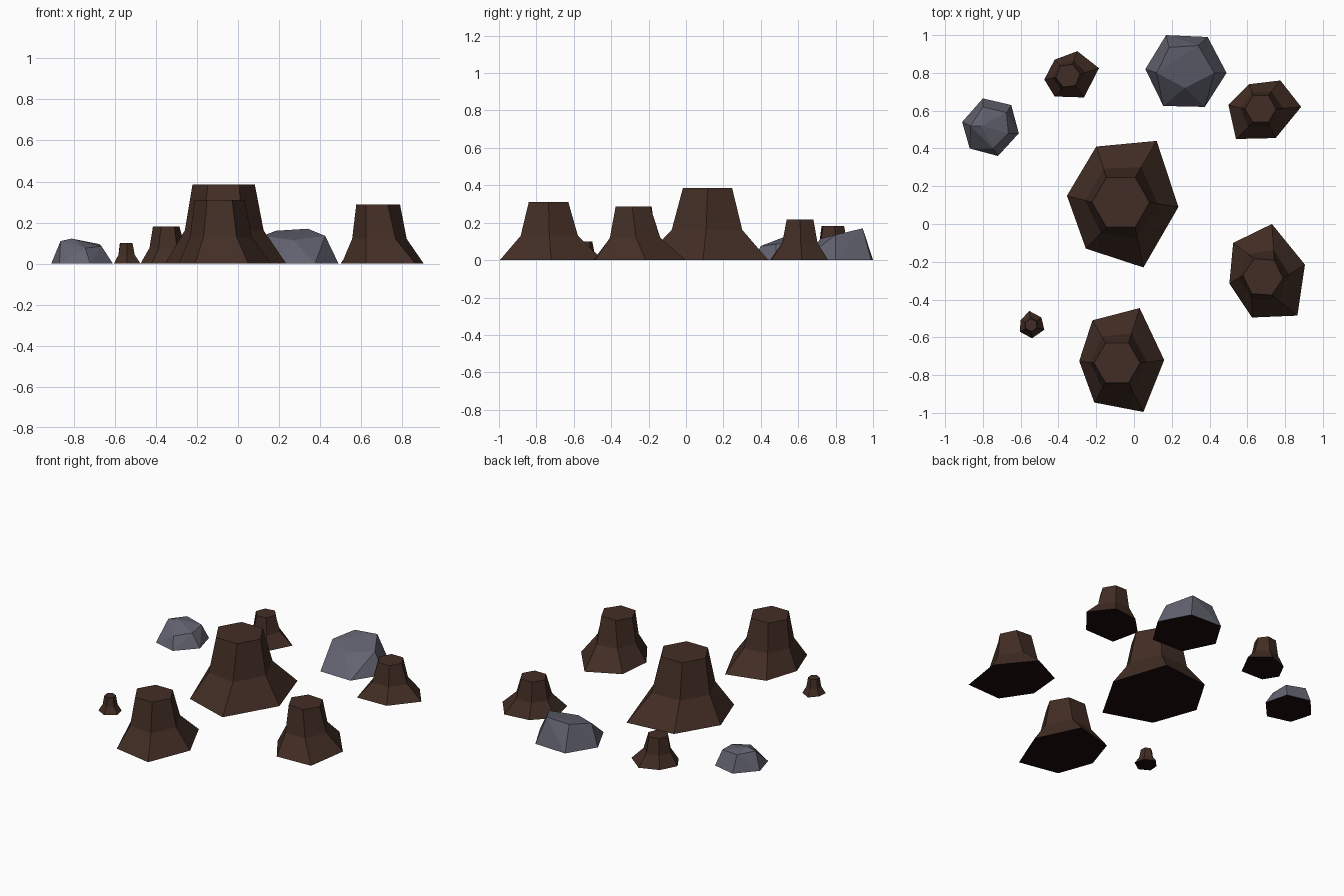
import bpy, bmesh, math

if "Cube" in bpy.data.objects:
    bpy.data.objects.remove(bpy.data.objects["Cube"])


def material(name, rgb):
    m = bpy.data.materials.new(name)
    m.diffuse_color = (*rgb, 1)
    m.use_nodes = True
    m.node_tree.nodes["Principled BSDF"].inputs["Base Color"].default_value = m.diffuse_color
    return m


BARK = material("dark brown wood", (0.055, 0.027, 0.018))
STONE = material("blue grey stone", (0.125, 0.125, 0.165))
UNDER = material("dark underside", (0.010, 0.003, 0.003))


def finish(bm, name, mat):
    """Turn bmesh into an object; downward faces get the underside colour."""
    bmesh.ops.recalc_face_normals(bm, faces=bm.faces)
    bm.normal_update()
    for f in bm.faces:
        f.material_index = 1 if f.normal.z < -0.9 else 0
    me = bpy.data.meshes.new(name)
    bm.to_mesh(me)
    bm.free()
    me.materials.append(mat)
    me.materials.append(UNDER)
    bpy.context.collection.objects.link(bpy.data.objects.new(name, me))


def stump(name, centre, r, h, base, turn=0):
    """Flared six-sided stump: root outline, flare ring, flat regular top."""
    bm = bmesh.new()
    top = []
    for k in range(6):
        a = math.radians(120 - 60 * k + turn)
        top.append((centre[0] + r * math.cos(a), centre[1] + r * math.sin(a)))
    rings = []
    for t, z in ((1, 0), (0.28, 0.42 * h), (0, h)):
        rings.append([bm.verts.new((b[0] * t + p[0] * (1 - t), b[1] * t + p[1] * (1 - t), z))
                      for b, p in zip(base, top)])
    for lo, hi in zip(rings, rings[1:]):
        for i in range(6):
            j = (i + 1) % 6
            bm.faces.new((lo[i], lo[j], hi[j], hi[i]))
    bm.faces.new(rings[0])
    bm.faces.new(rings[-1])
    finish(bm, name, BARK)


def rock(name, base, crown):
    """Faceted boulder: hull of a ground outline and a few crown points."""
    bm = bmesh.new()
    for x, y in base:
        bm.verts.new((x, y, 0))
    for p in crown:
        bm.verts.new(p)
    bmesh.ops.convex_hull(bm, input=bm.verts)
    bmesh.ops.dissolve_limit(bm, angle_limit=0.02, verts=bm.verts, edges=bm.edges)
    finish(bm, name, STONE)


# Stumps
stump("large_stump", (-0.07, 0.115), 0.152, 0.385,
      [(-.20, .41), (.12, .44), (.235, .09), (.05, -.23), (-.255, -.13), (-.355, .15)])
stump("front_stump", (-0.09, -0.735), 0.122, 0.31,
      [(-.22, -.51), (.03, -.445), (.16, -.72), (.05, -.995), (-.21, -.945), (-.29, -.725)])
stump("right_stump", (0.683, -0.28), 0.107, 0.287,
      [(.525, -.10), (.73, 0), (.905, -.215), (.865, -.485), (.625, -.495), (.505, -.315)], -4)
stump("back_right_stump", (0.67, 0.61), 0.082, 0.218,
      [(.61, .74), (.775, .76), (.885, .62), (.75, .455), (.54, .45), (.50, .63)])
stump("back_left_stump", (-0.35, 0.785), 0.065, 0.182,
      [(-.42, .87), (-.30, .915), (-.185, .825), (-.265, .67), (-.42, .675), (-.475, .765)], 8)
stump("small_stump", (-0.545, -0.535), 0.034, 0.10,
      [(-.60, -.51), (-.555, -.46), (-.49, -.495), (-.475, -.56), (-.54, -.605), (-.605, -.57)], 35)

# Rocks
rock("back_rock",
     [(.17, 1), (.39, .99), (.49, .80), (.375, .62), (.155, .625), (.06, .82)],
     [(.185, .935, .16), (.34, .945, .17), (.425, .80, .135), (.27, .72, .115), (.12, .80, .135)])
rock("left_rock",
     [(-.80, .665), (-.65, .63), (-.61, .48), (-.72, .36), (-.87, .40), (-.91, .54)],
     [(-.80, .62, .105), (-.675, .59, .095), (-.665, .48, .085), (-.745, .40, .075),
      (-.865, .52, .11), (-.81, .52, .122)])
